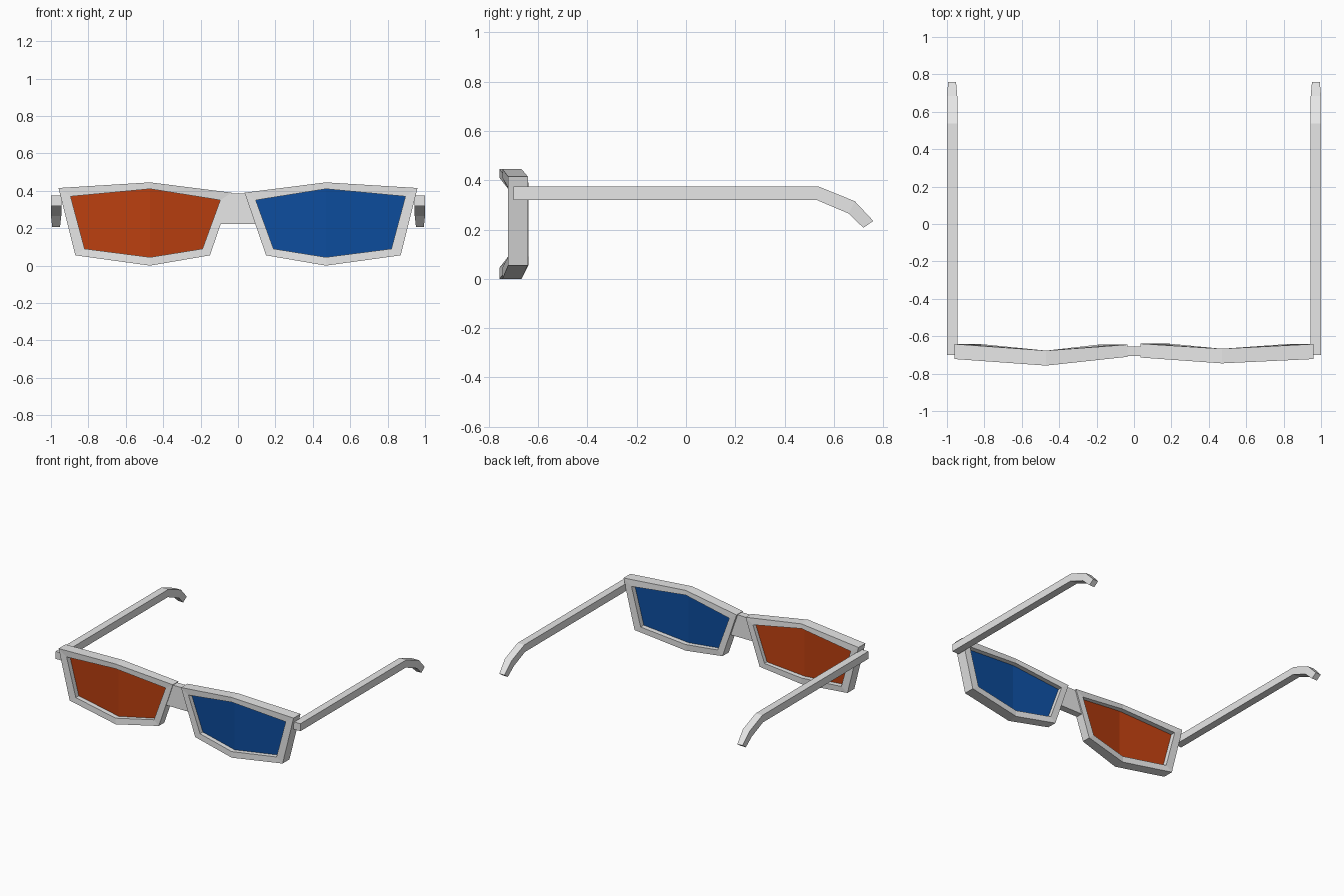
import bpy

if "Cube" in bpy.data.objects:
    bpy.data.objects.remove(bpy.data.objects["Cube"])


def material(name, rgb):
    m = bpy.data.materials.new(name)
    m.diffuse_color = (*rgb, 1)
    m.use_nodes = True
    m.node_tree.nodes["Principled BSDF"].inputs["Base Color"].default_value = m.diffuse_color
    return m


grey = material("light_grey", (0.8, 0.8, 0.8))
red = material("orange_red", (0.50, 0.050, 0.005))
blue = material("deep_blue", (0.004, 0.074, 0.34))


def add_mesh(name, verts, faces, mat):
    me = bpy.data.meshes.new(name)
    me.from_pydata(verts, [], faces)
    me.materials.append(mat)
    ob = bpy.data.objects.new(name, me)
    bpy.context.collection.objects.link(ob)
    # make all normals point outward
    bpy.context.view_layer.objects.active = ob
    ob.select_set(True)
    bpy.ops.object.mode_set(mode='EDIT')
    bpy.ops.mesh.select_all(action='SELECT')
    bpy.ops.mesh.normals_make_consistent(inside=False)
    bpy.ops.object.mode_set(mode='OBJECT')
    ob.select_set(False)
    return ob


# Outlines (x, z): outer top, mid top, inner top, inner bottom, mid bottom, outer bottom
OUTER = [(.96, .415), (.47, .445), (.035, .39), (.15, .055), (.47, 0), (.87, .055)]
INNER = [(.895, .37), (.47, .41), (.095, .35), (.19, .09), (.47, .045), (.82, .09)]


def layer(outline, side, ys):
    """Outline placed in depth; ys = depth of outer, middle and inner columns."""
    cols = [0, 1, 2, 2, 1, 0]
    return [(side * x, ys[c], z) for (x, z), c in zip(outline, cols)]


def rim_and_lens(label, side, front, back, lens_mat):
    # rim: four loops joined into a closed ring
    loops = [layer(OUTER, side, front), layer(INNER, side, front),
             layer(INNER, side, back), layer(OUTER, side, back)]
    faces = []
    for a in range(4):
        b = (a + 1) % 4
        for i in range(6):
            j = (i + 1) % 6
            faces.append((a * 6 + i, a * 6 + j, b * 6 + j, b * 6 + i))
    add_mesh(label + "_rim", sum(loops, []), faces, grey)

    # folded lens plate, slightly let into the rim
    grown = [(.47 + (x - .47) * 1.02, .23 + (z - .23) * 1.02) for x, z in INNER]
    mid = [(f + b) / 2 for f, b in zip(front, back)]
    verts = (layer(grown, side, [y - .004 for y in mid])
             + layer(grown, side, [y + .004 for y in mid]))
    faces = [(0, 1, 4, 5), (1, 2, 3, 4), (6, 7, 10, 11), (7, 8, 9, 10)]
    faces += [(i, (i + 1) % 6, (i + 1) % 6 + 6, i + 6) for i in range(6)]
    add_mesh(label + "_lens", verts, faces, lens_mat)


rim_and_lens("left", -1, (-.722, -.757, -.71), (-.642, -.677, -.645), red)
rim_and_lens("right", 1, (-.722, -.745, -.714), (-.642, -.667, -.64), blue)

# Nose bridge: wedge-sided block between the rims
BRIDGE = [(-.05, .385), (.05, .385), (.11, .222), (-.11, .222)]
add_mesh("bridge", [(x, y, z) for y in (-.705, -.655) for x, z in BRIDGE],
         [(0, 1, 2, 3), (4, 5, 6, 7)]
         + [(i, (i + 1) % 4, (i + 1) % 4 + 4, i + 4) for i in range(4)], grey)

# Temples: sections as top (y, z), bottom (y, z), half width
SECTIONS = [((-.70, .375), (-.70, .32), .0275), ((.537, .375), (.53, .32), .0275),
            ((.685, .315), (.66, .265), .0275), ((.76, .235), (.72, .207), .021)]
for label, side in (("left", -1), ("right", 1)):
    verts = []
    for top, bottom, w in SECTIONS:
        for dx, (y, z) in ((-w, top), (w, top), (w, bottom), (-w, bottom)):
            verts.append((side * .9725 + dx, y, z))
    n = len(SECTIONS) - 1
    faces = [(0, 1, 2, 3), tuple(range(n * 4, n * 4 + 4))]
    for s in range(n):
        for i in range(4):
            j = (i + 1) % 4
            faces.append((s * 4 + i, s * 4 + j, s * 4 + 4 + j, s * 4 + 4 + i))
    add_mesh(label + "_temple", verts, faces, grey)
